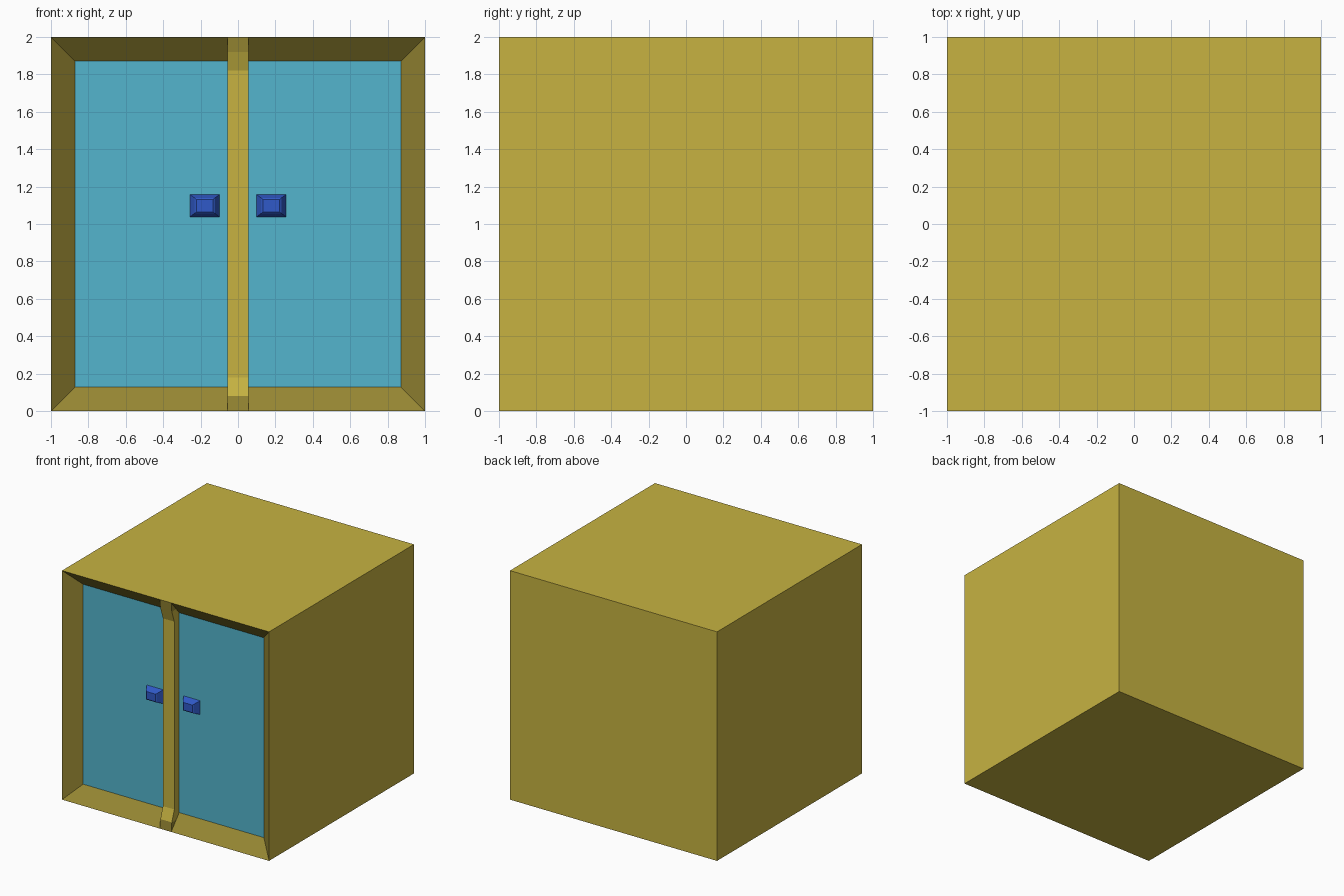
import bpy, bmesh

if "Cube" in bpy.data.objects:
    bpy.data.objects.remove(bpy.data.objects["Cube"])


def material(name, rgb):
    m = bpy.data.materials.new(name)
    m.diffuse_color = (*rgb, 1)
    m.use_nodes = True
    m.node_tree.nodes["Principled BSDF"].inputs["Base Color"].default_value = m.diffuse_color
    return m


YELLOW = material("yellow", (0.571, 0.450, 0.053))
OCHRE = material("dark_yellow", (0.310, 0.245, 0.033))
CYAN = material("light_blue", (0.087, 0.462, 0.610))
BLUE = material("blue", (0.030, 0.102, 0.578))


def finish(bm, name, mats):
    bmesh.ops.recalc_face_normals(bm, faces=bm.faces)
    me = bpy.data.meshes.new(name)
    bm.to_mesh(me)
    bm.free()
    for m in mats:
        me.materials.append(m)
    ob = bpy.data.objects.new(name, me)
    bpy.context.collection.objects.link(ob)
    return ob


# cabinet body: cube whose front is inset and pushed back, leaving a sloped frame
bm = bmesh.new()
bmesh.ops.create_cube(bm, size=2)
bmesh.ops.translate(bm, verts=bm.verts, vec=(0, 0, 1))
front = next(f for f in bm.faces if f.normal.y < -0.9)
ring = bmesh.ops.inset_region(bm, faces=[front], thickness=0.18)["faces"]
bmesh.ops.translate(bm, verts=front.verts, vec=(0, 0.11, 0))
for f in ring:
    f.material_index = 1
front.material_index = 2
finish(bm, "cabinet_body", [YELLOW, OCHRE, CYAN])

# centre divider: side profile (y, z) swept across x, flaring out at both ends
half = [(-1.0, 0.0), (-0.992, 0.08), (-0.957, 0.18)]
profile = half + [(y, 2 - z) for y, z in reversed(half)]
bm = bmesh.new()
rows = []
for y, z in profile:
    rows.append([bm.verts.new((x, yy, z)) for x, yy in
                 ((-0.055, y), (0.055, y), (0.055, -0.87), (-0.055, -0.87))])
for a, b in zip(rows, rows[1:]):
    for i in range(4):
        j = (i + 1) % 4
        f = bm.faces.new((a[i], a[j], b[j], b[i]))
        # the ends blend into the frame colour
        f.material_index = int(abs(f.calc_center_median().z - 1) > 0.92)
bm.faces.new(rows[0])
bm.faces.new(rows[-1])
finish(bm, "centre_divider", [YELLOW, OCHRE])

# door knobs: tapered blocks with a shallow stepped face
for side, name in ((-1, "left_knob"), (1, "right_knob")):
    bm = bmesh.new()
    rings = []
    for w, h, y in ((0.0825, 0.0625, -0.885), (0.054, 0.041, -0.938), (0.044, 0.033, -0.945)):
        rings.append([bm.verts.new((side * 0.178 + sx * w, y, 1.098 + sz * h))
                      for sx, sz in ((-1, -1), (1, -1), (1, 1), (-1, 1))])
    for a, b in zip(rings, rings[1:]):
        for i in range(4):
            j = (i + 1) % 4
            bm.faces.new((a[i], a[j], b[j], b[i]))
    bm.faces.new(rings[0])
    bm.faces.new(rings[-1])
    finish(bm, name, [BLUE])
